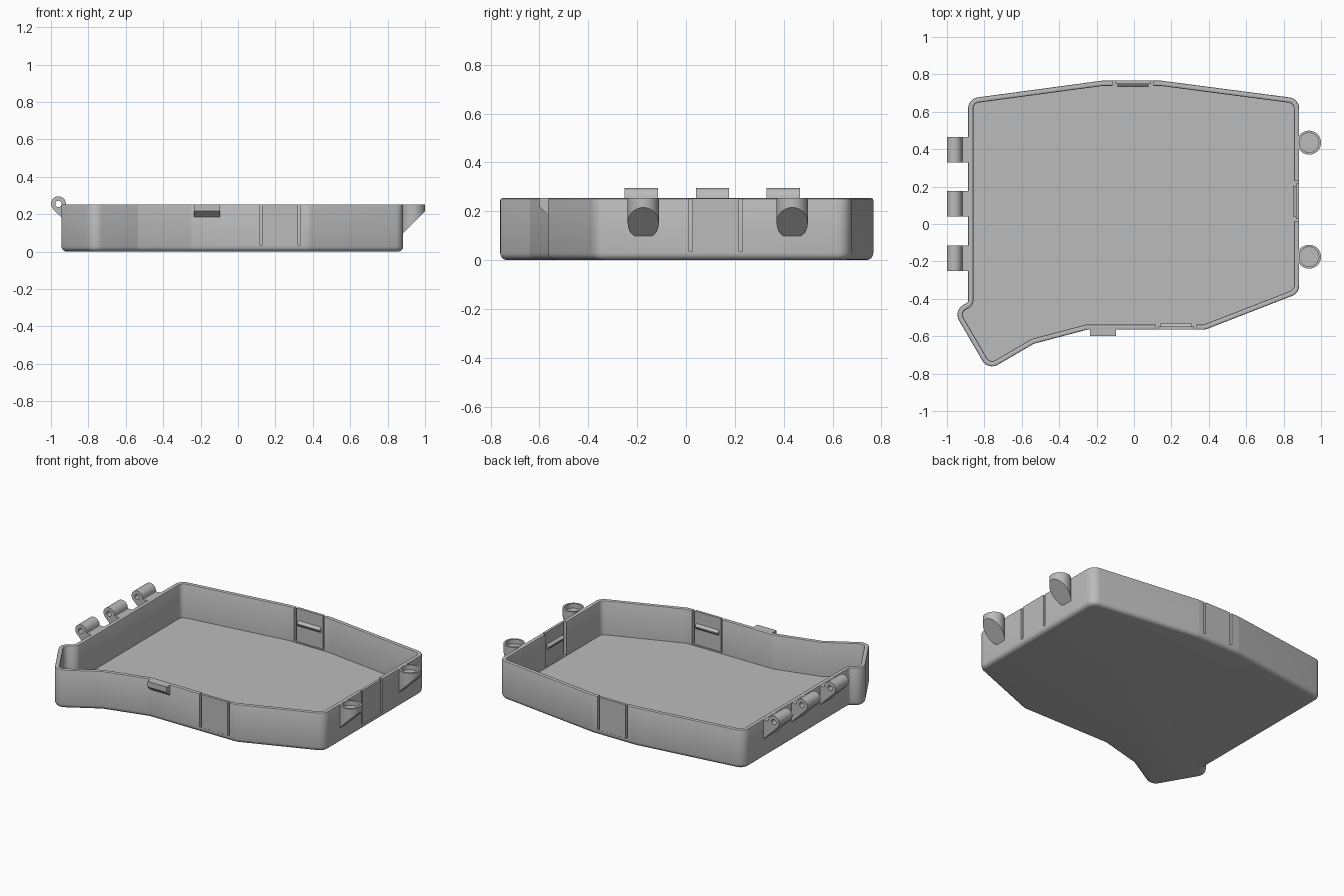
import bpy, bmesh, math
from mathutils import Vector, Matrix

if "Cube" in bpy.data.objects:
    bpy.data.objects.remove(bpy.data.objects["Cube"])

grey = bpy.data.materials.new("plain grey")
grey.use_nodes = True
COLOUR = (0.5, 0.5, 0.5, 1)
grey.diffuse_color = COLOUR
grey.node_tree.nodes["Principled BSDF"].inputs["Base Color"].default_value = COLOUR

H, WALL, FLOOR = 0.253, 0.028, 0.03


def finish(name, bm, angle=30):
    bmesh.ops.recalc_face_normals(bm, faces=bm.faces)
    mesh = bpy.data.meshes.new(name)
    bm.to_mesh(mesh)
    bm.free()
    obj = bpy.data.objects.new(name, mesh)
    bpy.context.collection.objects.link(obj)
    mesh.materials.append(grey)
    smooth(obj, angle)
    return obj


def smooth(obj, angle=30):
    bpy.ops.object.select_all(action='DESELECT')
    obj.select_set(True)
    bpy.context.view_layer.objects.active = obj
    bpy.ops.object.shade_smooth_by_angle(angle=math.radians(angle))


def prism(name, profile, half, matrix):
    """Extrude a profile of (inward, up) points along the local x axis."""
    bm = bmesh.new()
    ends = [[bm.verts.new(matrix @ Vector((s * half, v, z))) for v, z in profile]
            for s in (-1, 1)]
    bridge(bm, *ends)
    for ring in ends:
        bm.faces.new(ring)
    return finish(name, bm)


def bridge(bm, a, b):
    for i in range(len(a)):
        j = (i + 1) % len(a)
        bm.faces.new((a[i], a[j], b[j], b[i]))


def rect(v0, v1, z0, z1):
    return [(v0, z0), (v1, z0), (v1, z1), (v0, z1)]


def circle(v, z, r, n, start=0, sweep=360):
    steps = n if sweep == 360 else n - 1
    angles = [math.radians(start + sweep * i / steps) for i in range(n)]
    return [(v + r * math.cos(a), z + r * math.sin(a)) for a in angles]


def cut(obj, cutter):
    mod = obj.modifiers.new("cut", 'BOOLEAN')
    mod.object, mod.operation, mod.solver = cutter, 'DIFFERENCE', 'EXACT'
    bpy.context.view_layer.objects.active = obj
    bpy.ops.object.modifier_apply(modifier=mod.name)
    bpy.data.objects.remove(cutter)
    smooth(obj)


# Tray outline, counter-clockwise, with sharp corners
OUTLINE = [Vector(p) for p in (
    (-.78, -.783), (-.535, -.64), (-.25, -.565), (.38, -.565), (.883, -.37), (.883, .67),
    (.14, .767), (-.165, .767), (-.887, .67), (-.887, -.42), (-.968, -.46))]


def rounded_outline(inset, radius=0.06, steps=8):
    """Inset the outline by a distance, then fillet each corner."""
    n, out = len(OUTLINE), []
    for i, p in enumerate(OUTLINE):
        d1 = (p - OUTLINE[i - 1]).normalized()
        d2 = (OUTLINE[(i + 1) % n] - p).normalized()
        n1, n2 = Vector((-d1.y, d1.x)), Vector((-d2.y, d2.x))
        corner = p + (n1 + n2) * inset / (1 + n1.dot(n2))
        turn = math.atan2(d1.x * d2.y - d1.y * d2.x, d1.dot(d2))
        side = math.copysign(1, turn)
        r = max(radius - inset, 0.01) if side > 0 else 0.02 + inset
        start = corner - d1 * r * math.tan(abs(turn) / 2)
        centre = start + n1 * r * side
        for k in range(steps + 1):
            out.append(centre + Matrix.Rotation(turn * k / steps, 2) @ (start - centre))
    return out


# Tray shell: rounded bottom edge, soft rim, inner wall and floor
B, R = 0.028, 0.007
levels = [(B - B * math.sin(a), B - B * math.cos(a))
          for a in (math.pi / 2 * k / 5 for k in range(6))]
levels += [(0, H - R), (R * .3, H - R * .3), (R, H),
           (WALL - R, H), (WALL - R * .3, H - R * .3), (WALL, H - R), (WALL, FLOOR)]
bm = bmesh.new()
rings = [[bm.verts.new((p.x, p.y, z)) for p in rounded_outline(d)] for d, z in levels]
for a, b in zip(rings, rings[1:]):
    bridge(bm, a, b)
bm.faces.new(rings[0])
bm.faces.new(rings[-1])
tray = finish("tray", bm)

# Snap panels: flexible tongue between two slots, with a catch ridge inside
for side, x, y, turn in (("front", .225, -.565, 0), ("left", .883, .122, 90),
                         ("back", -.005, .767, 180)):
    m = Matrix.Translation((x, y, 0)) @ Matrix.Rotation(math.radians(turn), 4, 'Z')
    cut(tray, prism("slot_cutter", rect(-.05, .06, .035, .4), .109, m))
    prism(side + "_snap_panel", rect(.001, .018, .03, H - .001), .095, m)
    prism(side + "_catch_ridge", [(.01, .135), (.026, .143), (.034, .153), (.034, .16),
                                  (.01, .18)], .082, m)

# Thumb tab on the front wall
prism("thumb_tab", [(.012, .175), (-.035, .217), (-.035, H), (.012, H)], .07,
      Matrix.Translation((-.165, -.565, 0)))

# Hinge knuckles on the right wall, with pin holes
for i, y in enumerate((-.183, .108, .398)):
    m = Matrix.Translation((-.96, y, 0)) @ Matrix.Rotation(math.radians(-90), 4, 'Z')
    profile = circle(0, .255, .04, 24, 0, 225) + [(.088, .111), (.088, .25), (.042, .25)]
    knuckle = prism("hinge_knuckle_%d" % (i + 1), profile, .068, m)
    cut(knuckle, prism("pin_cutter", circle(0, .255, .017, 20), .1, m))

# Round magnet cups on the left wall, sloped underneath and recessed on top
for i, cy in enumerate((-.175, .435)):
    bm = bmesh.new()
    outer, inner = circle(.936, cy, .064, 40), circle(.936, cy, .052, 40)
    clamp = lambda x: max(x, .872)
    loops = [[bm.verts.new((clamp(x), y, clamp(x) - .785)) for x, y in outer],
             [bm.verts.new((clamp(x), y, H)) for x, y in outer],
             [bm.verts.new((x, y, H)) for x, y in inner],
             [bm.verts.new((x, y, H - .03)) for x, y in inner]]
    for a, b in zip(loops, loops[1:]):
        bridge(bm, a, b)
    bm.faces.new(loops[0])
    bm.faces.new(loops[-1])
    finish("magnet_cup_%d" % (i + 1), bm)
